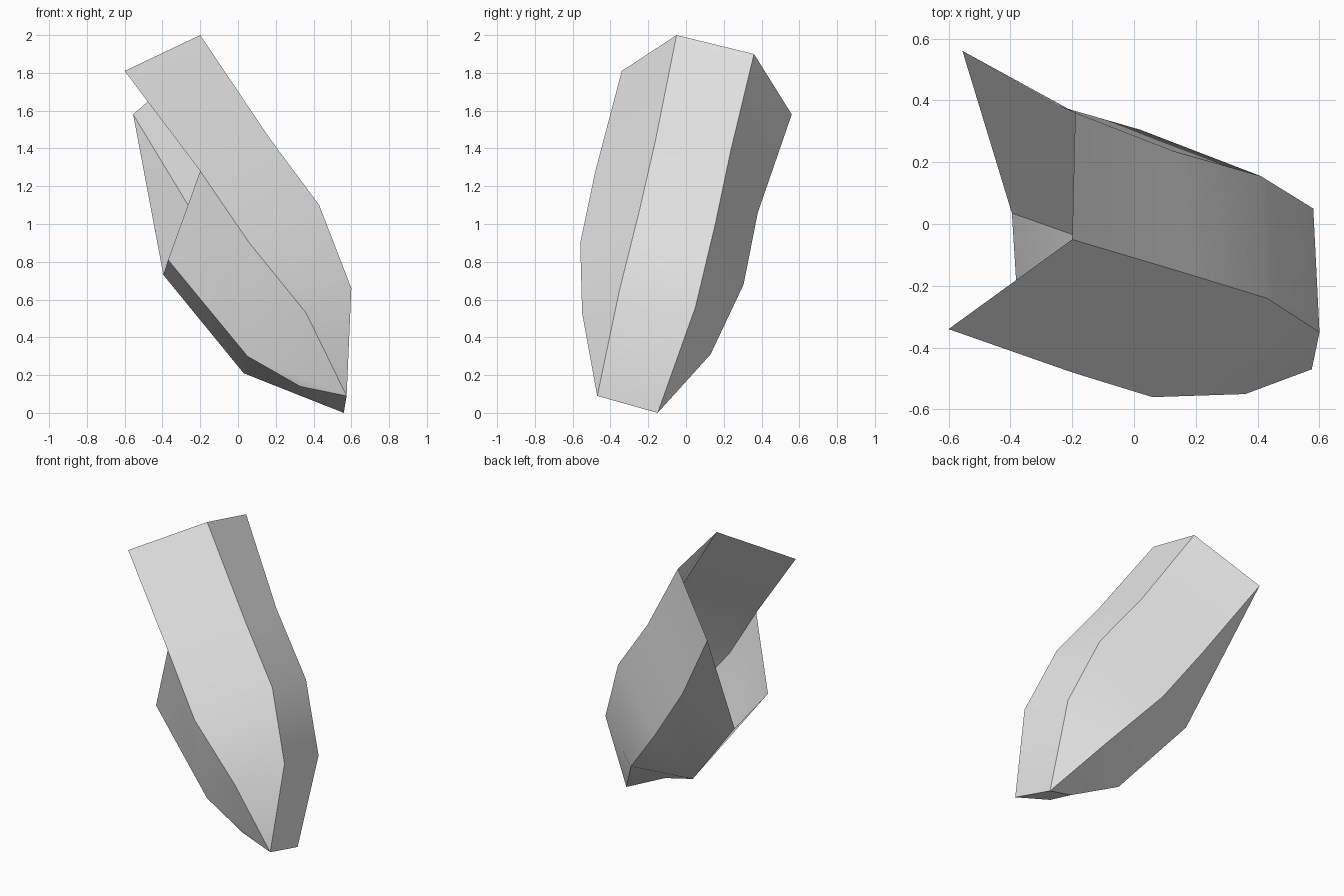
import bpy, bmesh, math

if "Cube" in bpy.data.objects:
    bpy.data.objects.remove(bpy.data.objects["Cube"], do_unlink=True)

# one plain grey
grey = bpy.data.materials.new("light_grey")
grey.use_nodes = True
grey.diffuse_color = (0.8, 0.8, 0.8, 1)
grey.node_tree.nodes["Principled BSDF"].inputs["Base Color"].default_value = (0.8, 0.8, 0.8, 1)

# long fold lines of the slanted six-sided shell, from the open top to the closed tip
rails = {
    "a": [(-0.60, -0.34, 1.81), (-0.20, -0.48, 1.28), (0.06, -0.56, 0.90), (0.36, -0.55, 0.53)],
    "b": [(-0.20, -0.05, 2.00), (0.17, -0.16, 1.45), (0.43, -0.24, 1.10), (0.60, -0.35, 0.66),
          (0.575, -0.47, 0.09)],
    "c": [(-0.19, 0.36, 1.90), (0.13, 0.235, 1.38), (0.41, 0.155, 1.00), (0.58, 0.05, 0.56),
          (0.56, -0.15, 0.00)],
    "d": [(-0.555, 0.56, 1.58), (-0.24, 0.38, 1.06), (0.02, 0.305, 0.68), (0.33, 0.13, 0.31)],
    "e": [(-0.37, -0.365, 0.81), (0.05, -0.41, 0.30), (0.33, -0.42, 0.14)],
    "f": [(-0.395, 0.035, 0.73), (0.03, -0.115, 0.21), (0.32, -0.23, 0.095)],
}

bm = bmesh.new()
v = {k: [bm.verts.new(p) for p in pts] for k, pts in rails.items()}
a, b, c, d, e, f = (v[k] for k in "abcdef")


def strip(r, s):
    """Fill between two rails with quads, or a triangle where one rail is shorter."""
    for i in range(max(len(r), len(s)) - 1):
        corners = r[i:i + 2] + s[i:i + 2][::-1]
        bm.faces.new(corners)


strip(a + [b[4]], b[:4])            # front wall, tapering to the tip
strip(b, c)                         # broad side wall
strip(c, d)                         # back wall
strip(e + [b[4]], f + [c[4]])       # underside
bm.faces.new([a[1], a[2], e[1], e[0]])          # lower front wall
bm.faces.new([a[2], a[3], e[1]])
bm.faces.new([a[3], b[4], e[1]])
bm.faces.new([b[4], e[2], e[1]])
bm.faces.new([d[0], d[1], f[0]])                # lower back wall
bm.faces.new([d[1], d[2], f[1], f[0]])
bm.faces.new([d[2], d[3], f[1]])
bm.faces.new([d[3], c[4], f[2], f[1]])          # tip facet

# outward normals
bmesh.ops.recalc_face_normals(bm, faces=bm.faces[:])
bm.normal_update()
side = next(fc for fc in bm.faces if b[1] in fc.verts and c[1] in fc.verts)
if side.normal.x < 0:
    bmesh.ops.reverse_faces(bm, faces=bm.faces[:])

mesh = bpy.data.meshes.new("folded_shell")
bm.to_mesh(mesh)
bm.free()
mesh.materials.append(grey)
shell = bpy.data.objects.new("folded_shell", mesh)
bpy.context.collection.objects.link(shell)
bpy.ops.object.select_all(action="DESELECT")
shell.select_set(True)
bpy.context.view_layer.objects.active = shell
bpy.ops.object.shade_smooth_by_angle(angle=math.radians(35))
